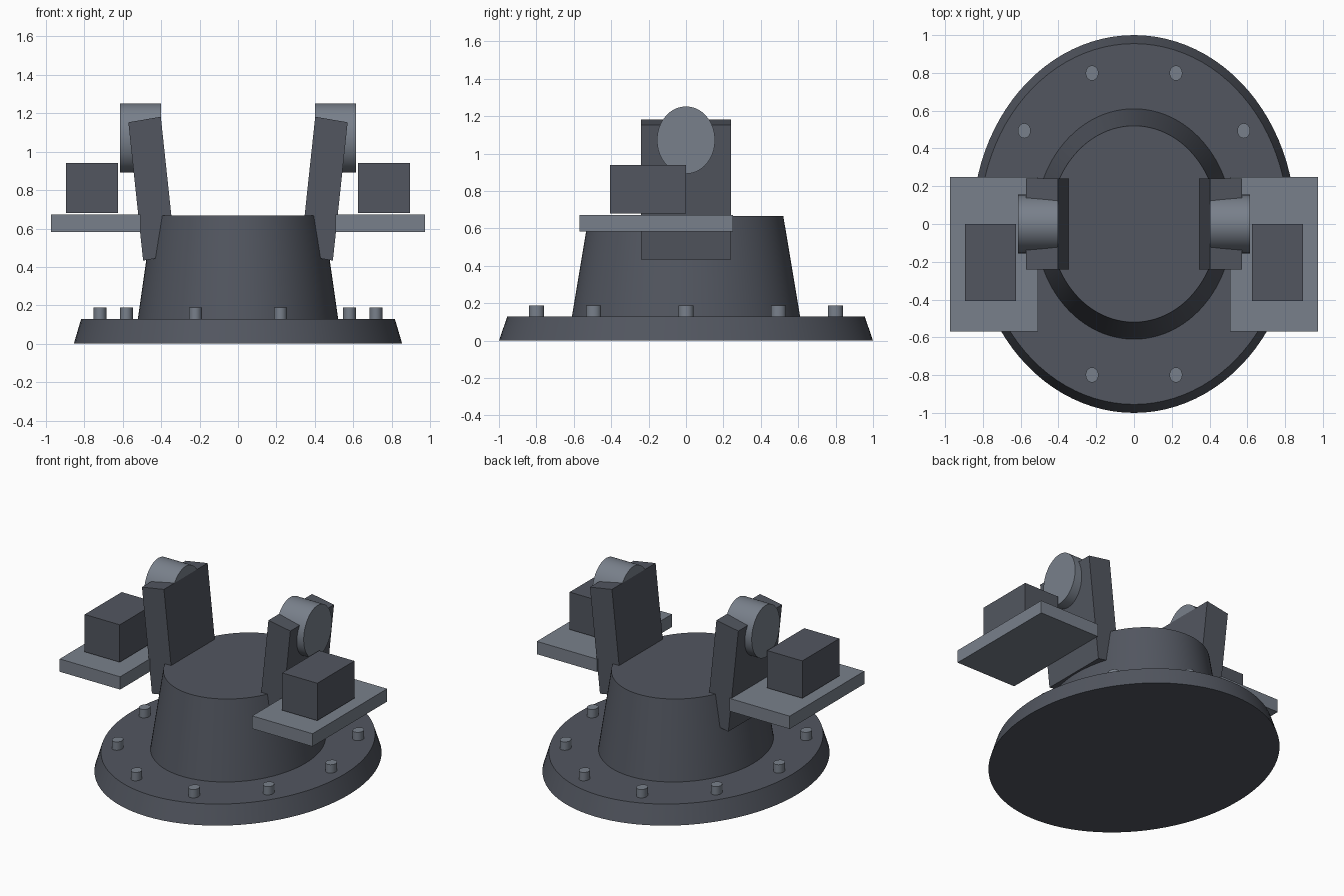
import bpy, bmesh, math
from mathutils import Matrix

if "Cube" in bpy.data.objects:
    bpy.data.objects.remove(bpy.data.objects["Cube"], do_unlink=True)

SQUASH = 0.855  # the round parts are narrower in x than in y


def material(name, rgb):
    m = bpy.data.materials.new(name)
    m.use_nodes = True
    m.diffuse_color = (*rgb, 1)
    m.node_tree.nodes["Principled BSDF"].inputs["Base Color"].default_value = (*rgb, 1)
    return m


dark = material("dark slate", (0.085, 0.094, 0.117))
light = material("light steel", (0.190, 0.216, 0.258))


def finish(name, bm, mat, smooth=False):
    bmesh.ops.recalc_face_normals(bm, faces=bm.faces)
    mesh = bpy.data.meshes.new(name)
    bm.to_mesh(mesh)
    bm.free()
    mesh.materials.append(mat)
    ob = bpy.data.objects.new(name, mesh)
    bpy.context.collection.objects.link(ob)
    if smooth:
        bpy.ops.object.select_all(action='DESELECT')
        ob.select_set(True)
        bpy.context.view_layer.objects.active = ob
        bpy.ops.object.shade_smooth_by_angle(angle=math.radians(30))
    return ob


def drum(name, r1, r2, z1, z2, mat, x=0, y=0, sides=64):
    bm = bmesh.new()
    place = Matrix.Translation((x, y, (z1 + z2) / 2)) @ Matrix.Diagonal((SQUASH, 1, 1, 1))
    bmesh.ops.create_cone(bm, cap_ends=True, segments=sides, radius1=r1, radius2=r2,
                          depth=z2 - z1, matrix=place)
    return finish(name, bm, mat, True)


def prism(name, profile, y1, y2, mat):
    """Extrude an x-z outline along y."""
    bm = bmesh.new()
    face = bm.faces.new([bm.verts.new((x, y1, z)) for x, z in profile])
    new = bmesh.ops.extrude_face_region(bm, geom=[face])["geom"]
    bmesh.ops.translate(bm, vec=(0, y2 - y1, 0),
                        verts=[v for v in new if isinstance(v, bmesh.types.BMVert)])
    return finish(name, bm, mat)


def box(name, s, x1, x2, y1, y2, z1, z2, mat):
    return prism(name, [(s * x1, z1), (s * x2, z1), (s * x2, z2), (s * x1, z2)], y1, y2, mat)


# Base flange and tapered pedestal
drum("base_flange", 1.0, 0.955, 0, 0.13, dark, sides=96)
drum("pedestal", 0.61, 0.52, 0.13, 0.667, dark, sides=96)

# Ring of bolts
for i in range(10):
    a = math.radians(36 * i)
    drum(f"bolt_{i + 1}", 0.04, 0.04, 0.13, 0.188, light,
         0.84 * SQUASH * math.cos(a), 0.84 * math.sin(a), 24)

# Matching parts on both sides
for side, s in (("left", 1), ("right", -1)):
    # Outward-leaning arm
    arm = [(0.402, 1.182), (0.571, 1.153), (0.494, 0.433), (0.325, 0.462)]
    prism(f"{side}_arm", [(s * x, z) for x, z in arm], -0.24, 0.24, dark)

    # Oval hub at the top of the arm
    bm = bmesh.new()
    place = (Matrix.Translation((s * 0.508, 0, 1.072)) @ Matrix.Diagonal((1, 0.155, 0.18, 1))
             @ Matrix.Rotation(math.pi / 2, 4, 'Y'))
    bmesh.ops.create_cone(bm, cap_ends=True, segments=64, radius1=1, radius2=1,
                          depth=0.212, matrix=place)
    finish(f"{side}_hub", bm, light, True)

    # Shelf with a block on it
    box(f"{side}_shelf", s, 0.508, 0.973, -0.57, 0.25, 0.583, 0.672, light)
    box(f"{side}_block", s, 0.625, 0.895, -0.407, 0, 0.68, 0.94, dark)
